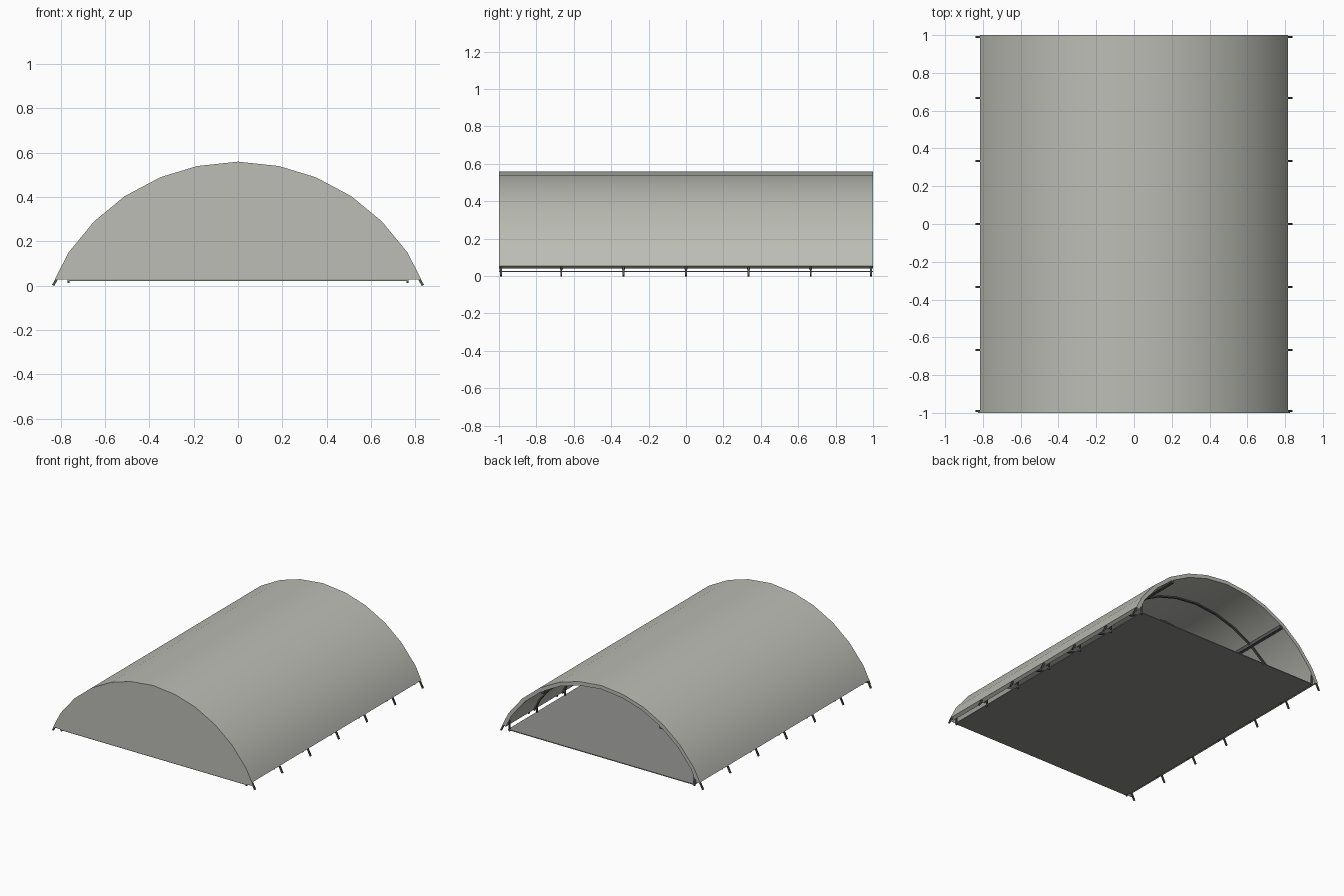
import bpy, bmesh, math
from mathutils import Vector

if "Cube" in bpy.data.objects:
    bpy.data.objects.remove(bpy.data.objects["Cube"])


def material(name, rgb):
    m = bpy.data.materials.new(name)
    m.diffuse_color = (*rgb, 1)
    m.use_nodes = True
    m.node_tree.nodes["Principled BSDF"].inputs["Base Color"].default_value = m.diffuse_color
    return m


SHELL = material("pale grey green", (0.50, 0.51, 0.46))
FLOOR = material("mid grey", (0.27, 0.27, 0.26))
STEEL = material("dark steel", (0.09, 0.09, 0.09))


def make(name, bm, mat, smooth=False):
    bmesh.ops.recalc_face_normals(bm, faces=bm.faces[:])
    me = bpy.data.meshes.new(name)
    bm.to_mesh(me)
    bm.free()
    me.materials.append(mat)
    ob = bpy.data.objects.new(name, me)
    bpy.context.collection.objects.link(ob)
    if smooth:
        bpy.context.view_layer.objects.active = ob
        ob.select_set(True)
        bpy.ops.object.shade_smooth_by_angle(angle=math.radians(40))
        ob.select_set(False)
    return ob


def arch(foot):
    """Half profile mirrored into a full arch ending at the given foot point."""
    half = [foot, (0.765, 0.15), (0.65, 0.29), (0.51, 0.405), (0.35, 0.49), (0.185, 0.54)]
    return half + [(0, 0.56)] + [(-x, z) for x, z in reversed(half)]


def inset(pts, d):
    """Move an arch inward by d along its vertex normals."""
    out = []
    for i, p in enumerate(pts):
        a, b = Vector(pts[max(i - 1, 0)]), Vector(pts[min(i + 1, len(pts) - 1)])
        t = (b - a).normalized()
        out.append((p[0] - t.y * d, p[1] + t.x * d))
    # keep the direction pointing to the inside of the arch
    if out[len(out) // 2][1] > pts[len(pts) // 2][1]:
        return inset(pts, -d)
    return out


def band(bm, outer, inner, y0, y1):
    """Solid curved strip between two profiles."""
    rows = [[bm.verts.new((x, y, z)) for x, z in p]
            for p, y in ((outer, y0), (inner, y0), (inner, y1), (outer, y1))]
    n = len(outer)
    for k in range(4):
        a, b = rows[k], rows[(k + 1) % 4]
        for i in range(n - 1):
            bm.faces.new((a[i], a[i + 1], b[i + 1], b[i]))
    for i in (0, n - 1):
        bm.faces.new([r[i] for r in rows])


def box(bm, x, y, z):
    """Box from three (low, high) ranges."""
    r = bmesh.ops.create_cube(bm, size=1)
    for v in r["verts"]:
        v.co = [lo + (c + 0.5) * (hi - lo) for c, (lo, hi) in zip(v.co, (x, y, z))]


# Curved roof shell, open at the back
roof = arch((0.815, 0.053))
bm = bmesh.new()
band(bm, roof, inset(roof, 0.028), -1, 1)
make("roof_shell", bm, SHELL, True)

# Closed front wall
bm = bmesh.new()
pts = arch((0.827, 0.028))
face = bm.faces.new([bm.verts.new((x, -1, z)) for x, z in pts])
ret = bmesh.ops.extrude_face_region(bm, geom=[face])
for v in ret["geom"]:
    if isinstance(v, bmesh.types.BMVert):
        v.co.y += 0.004
make("front_wall", bm, SHELL)

# Floor plate
bm = bmesh.new()
box(bm, (-0.77, 0.77), (-1, 1), (0.022, 0.028))
make("floor", bm, FLOOR)

# Ribs with feet below the roof edge, and upright posts beside the floor
rib = arch((0.84, 0.004))
ribs, posts = bmesh.new(), bmesh.new()
for i in range(-3, 4):
    y = max(-0.99, min(0.99, i / 3))
    band(ribs, inset(rib, 0.001), inset(rib, 0.012), y - 0.005, y + 0.005)
    if abs(i) < 3:
        band(ribs, inset(roof, 0.02), inset(roof, 0.037), y - 0.008, y + 0.008)
    for s in (-1, 1):
        box(posts, (s * 0.765 - 0.005, s * 0.765 + 0.005), (y - 0.005, y + 0.005), (0.012, 0.14))
make("ribs", ribs, STEEL)
make("posts", posts, STEEL)

# Lengthwise rails under the roof
bm = bmesh.new()
for s in (-1, 1):
    box(bm, (s * 0.49 - 0.012, s * 0.49 + 0.012), (-0.99, 0.995), (0.365, 0.39))
make("roof_rails", bm, STEEL)
